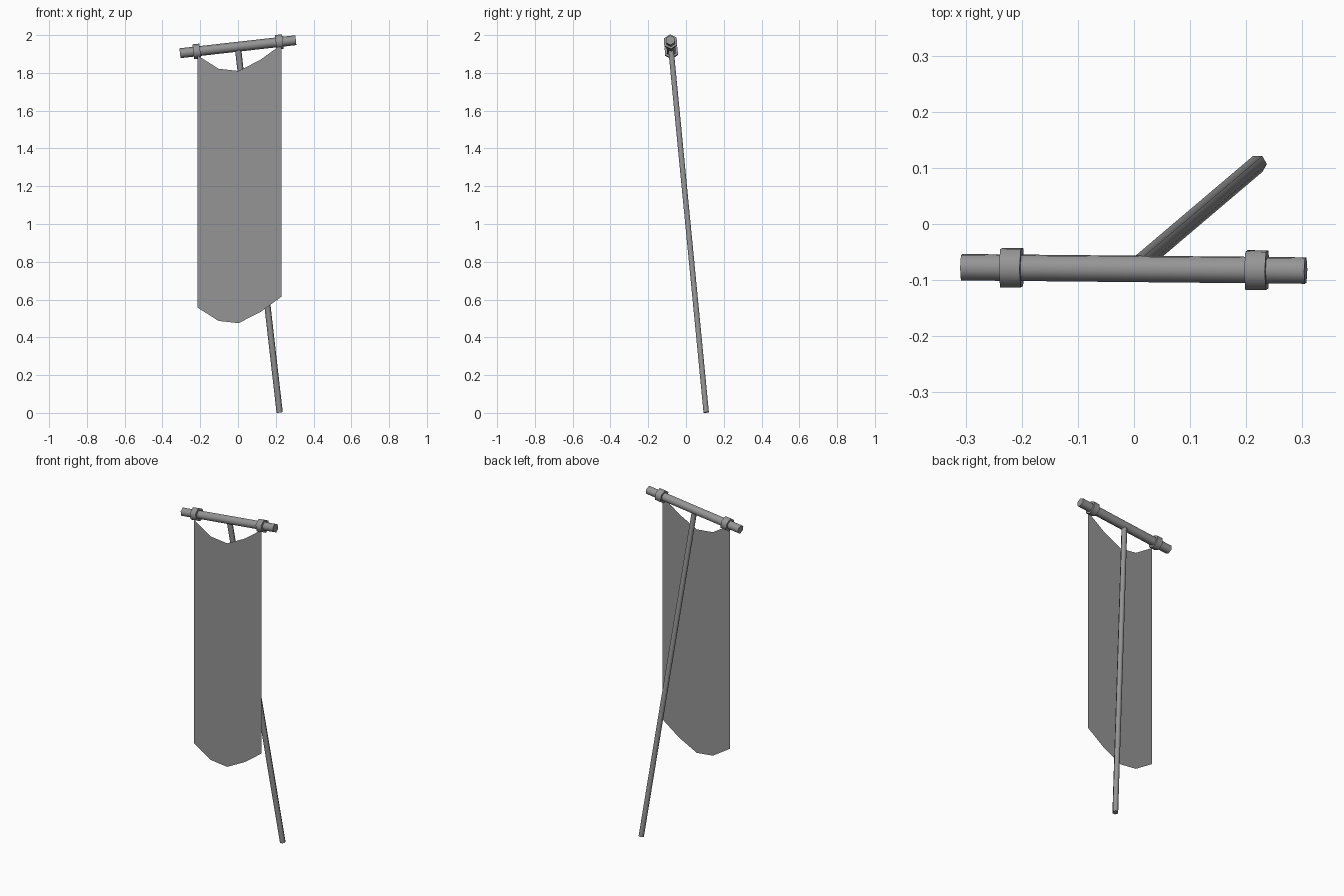
import bpy, bmesh
from mathutils import Vector, Matrix

cube = bpy.data.objects.get("Cube")
if cube:
    bpy.data.objects.remove(cube, do_unlink=True)

# Single neutral grey
grey = bpy.data.materials.new("neutral_grey")
grey.use_nodes = True
grey.diffuse_color = (0.3, 0.3, 0.3, 1)
grey.node_tree.nodes["Principled BSDF"].inputs["Base Color"].default_value = (0.3, 0.3, 0.3, 1)


def hex_rod(name, start, end, radius, corner):
    """Six-sided rod between two points, with one edge turned towards corner."""
    start, end = Vector(start), Vector(end)
    axis = (end - start).normalized()
    y = Vector(corner)
    y = (y - axis * y.dot(axis)).normalized()
    turn = Matrix((y.cross(axis), y, axis)).transposed()
    bpy.ops.mesh.primitive_cylinder_add(vertices=6, radius=radius, depth=(end - start).length,
                                        location=(start + end) / 2, rotation=turn.to_euler())
    obj = bpy.context.object
    obj.name = name
    obj.data.materials.append(grey)
    bpy.ops.object.shade_smooth_by_angle(angle=1.15)


# Leaning pole and tilted crossbar
hex_rod("pole", (0.0, -0.08, 1.93), (0.2205, 0.107, 0.0024), 0.0165, (1, 0, 0))
right_end, left_end = Vector((-0.307, -0.077, 1.904)), Vector((0.306, -0.083, 1.973))
ridge = (0, -0.07, 1)
hex_rod("crossbar", right_end, left_end, 0.0262, ridge)

# Collars that hold the cloth
direction = (left_end - right_end).normalized()
for name, t in (("right_collar", 0.145), ("left_collar", 0.858)):
    centre = right_end.lerp(left_end, t)
    hex_rod(name, centre - direction * 0.0185, centre + direction * 0.0185, 0.0393, ridge)

# Hanging cloth, a single sheet with sagging top and bottom edges
top_edge = [(-0.215, 1.893), (-0.103, 1.822), (0.003, 1.81), (0.12, 1.87), (0.23, 1.95)]
drop = 1.335
front = -0.107
bm = bmesh.new()
columns = [(bm.verts.new((x, front, z - drop)), bm.verts.new((x, front, z))) for x, z in top_edge]
for (a, b), (c, d) in zip(columns, columns[1:]):
    bm.faces.new((a, c, d, b))
mesh = bpy.data.meshes.new("banner_cloth")
bm.to_mesh(mesh)
bm.free()
mesh.materials.append(grey)
cloth = bpy.data.objects.new("banner_cloth", mesh)
bpy.context.collection.objects.link(cloth)
